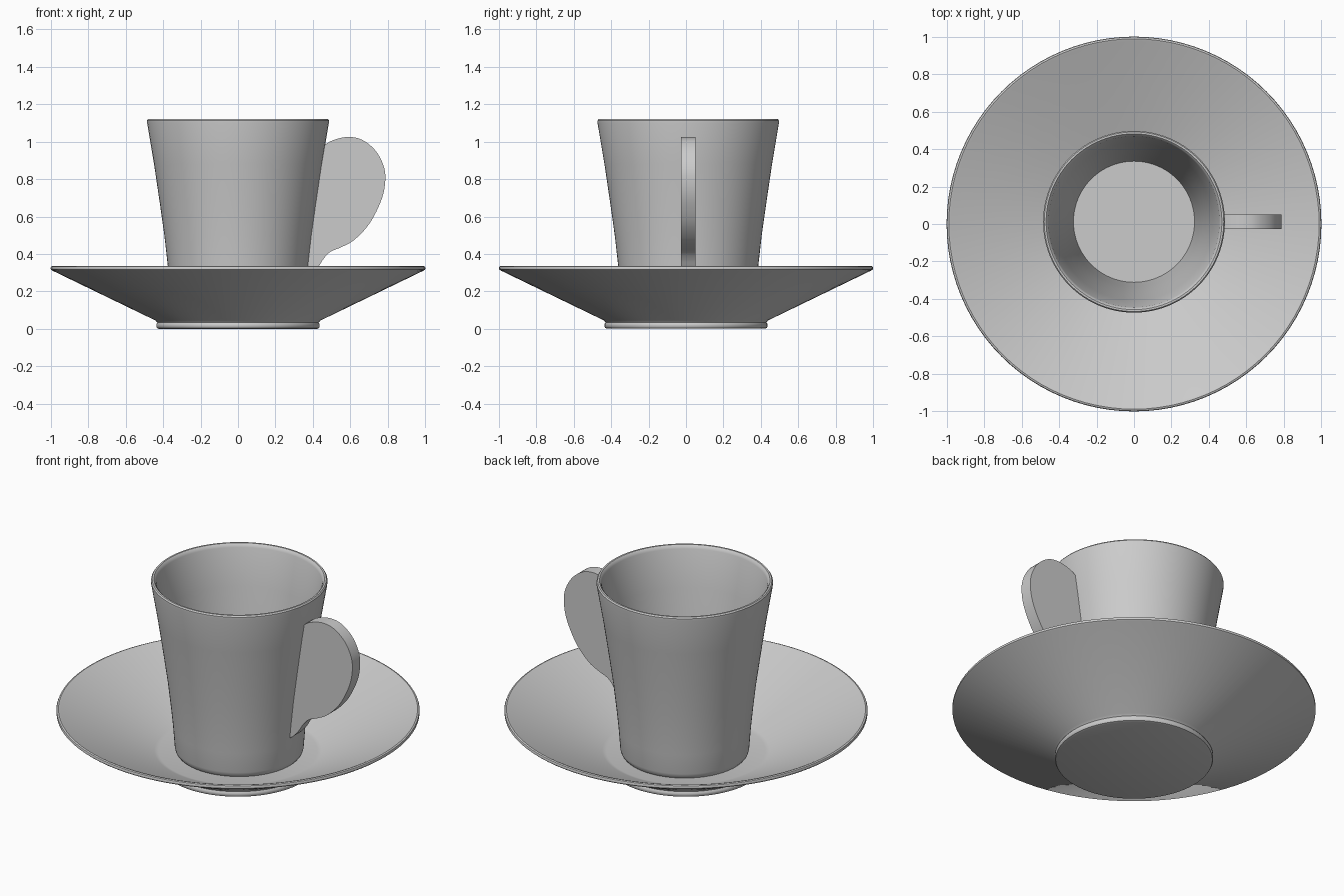
import bpy, bmesh, math
from mathutils import Vector

if "Cube" in bpy.data.objects:
    bpy.data.objects.remove(bpy.data.objects["Cube"])

CUP_Y = 0.012


def finish(bm, name, location=(0, 0, 0), angle=35):
    bmesh.ops.recalc_face_normals(bm, faces=bm.faces)
    mesh = bpy.data.meshes.new(name)
    bm.to_mesh(mesh)
    bm.free()
    obj = bpy.data.objects.new(name, mesh)
    bpy.context.collection.objects.link(obj)
    obj.location = location
    bpy.ops.object.select_all(action='DESELECT')
    obj.select_set(True)
    bpy.context.view_layer.objects.active = obj
    bpy.ops.object.shade_smooth_by_angle(angle=math.radians(angle))
    return obj


def lathe(name, profile, location=(0, 0, 0), steps=96):
    # Spin a closed (radius, z) profile around the z axis
    bm = bmesh.new()
    verts = [bm.verts.new((r, 0, z)) for r, z in profile]
    edges = [bm.edges.new(pair) for pair in zip(verts, verts[1:])]
    bmesh.ops.spin(bm, geom=verts + edges, axis=(0, 0, 1), cent=(0, 0, 0),
                   steps=steps, angle=math.tau)
    bmesh.ops.remove_doubles(bm, verts=bm.verts, dist=1e-4)
    return finish(bm, name, location)


def smooth_path(points, steps=5):
    # Catmull-Rom curve through the given points
    p = [Vector(q) for q in points]
    p = [2 * p[0] - p[1]] + p + [2 * p[-1] - p[-2]]
    out = []
    for a, b, c, d in zip(p, p[1:], p[2:], p[3:]):
        for i in range(steps):
            t = i / steps
            out.append(0.5 * (2 * b + (c - a) * t + (2 * a - 5 * b + 4 * c - d) * t**2
                              + (3 * b - a - 3 * c + d) * t**3))
    return out + [p[-2]]


# Saucer: flat foot, sloping underside, rounded rim, flat well
lathe("saucer", [
    (0, 0), (0.42, 0), (0.431, 0.004), (0.436, 0.012), (0.436, 0.025), (0.43, 0.034),
    (0.44, 0.045), (0.992, 0.312), (0.999, 0.318), (1.0, 0.326), (0.997, 0.333),
    (0.988, 0.336), (0.976, 0.332), (0.46, 0.086), (0.437, 0.08), (0, 0.08)])

# Cup: slightly flared wall with a rounded rim and a flat inner floor
lathe("cup", [
    (0, 0.075), (0.325, 0.075), (0.342, 0.08), (0.351, 0.092), (0.355, 0.11),
    (0.364, 0.23), (0.376, 0.35), (0.393, 0.5), (0.417, 0.67), (0.448, 0.88),
    (0.485, 1.1), (0.485, 1.113), (0.479, 1.121), (0.469, 1.121), (0.461, 1.113),
    (0.456, 1.1), (0.42, 0.88), (0.389, 0.67), (0.365, 0.5), (0.348, 0.35),
    (0.336, 0.23), (0.323, 0.11), (0, 0.11)], (0, CUP_Y, 0))

# Handle: solid leaf-shaped plate whose inner edge is buried in the cup wall
outline = smooth_path([
    (0.45, 0.972), (0.50, 1.004), (0.58, 1.024), (0.66, 1.01), (0.735, 0.95),
    (0.78, 0.86), (0.784, 0.77), (0.76, 0.675), (0.70, 0.56), (0.62, 0.475),
    (0.55, 0.436), (0.492, 0.411), (0.455, 0.372), (0.425, 0.325), (0.385, 0.28),
    (0.355, 0.262)])
outline += [Vector(p) for p in [(0.363, 0.35), (0.379, 0.5), (0.403, 0.67), (0.434, 0.88)]]
bm = bmesh.new()
face = bm.faces.new([bm.verts.new((p.x, -0.0375, p.y)) for p in outline])
extruded = bmesh.ops.extrude_face_region(bm, geom=[face])["geom"]
bmesh.ops.translate(bm, vec=(0, 0.075, 0),
                    verts=[g for g in extruded if isinstance(g, bmesh.types.BMVert)])
finish(bm, "handle", (0, CUP_Y, 0))
